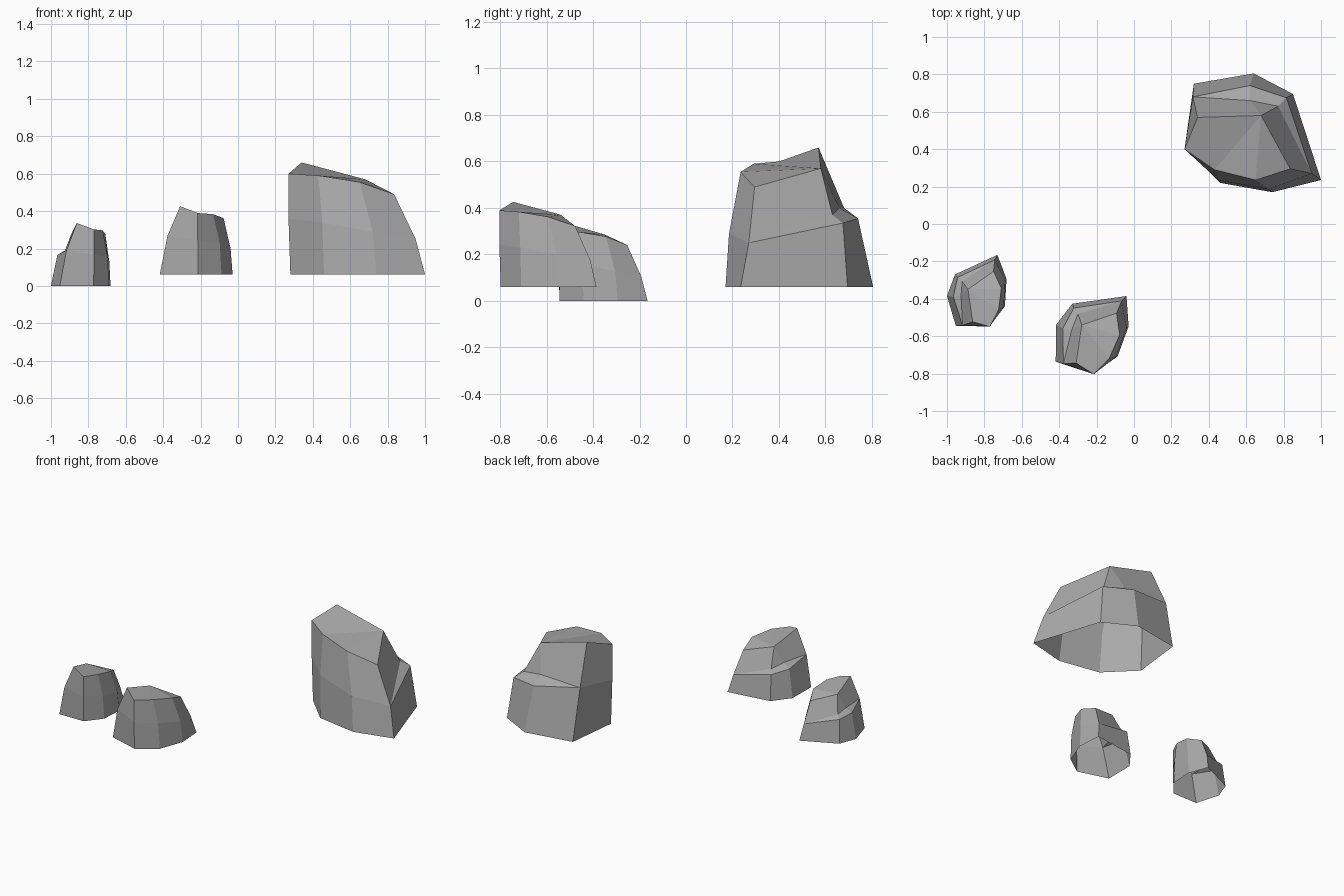
import bpy, bmesh, math

if "Cube" in bpy.data.objects:
    bpy.data.objects.remove(bpy.data.objects["Cube"])

stone = bpy.data.materials.new("stone grey")
stone.diffuse_color = (0.40, 0.40, 0.40, 1)
stone.use_nodes = True
stone.node_tree.nodes["Principled BSDF"].inputs["Base Color"].default_value = stone.diffuse_color

# Counter-clockwise rings of the rock, open underneath
CX, CY, Z0 = 0.64, 0.48, 0.06
base = [(.28, .40, .06), (.46, .22, .06), (.74, .17, .06), (1.0, .235, .06),
        (.85, .695, .06), (.64, .805, .06), (.32, .75, .06)]
middle = [(.27, .40, .36), (.45, .235, .34), (.72, .185, .29), (.95, .27, .25),
          (.815, .675, .335), (.62, .74, .355), (.315, .68, .40)]
ledge = [(.77, .63, .37), (.62, .66, .40)]
crown = [(.27, .40, .60), (.43, .29, .59), (.65, .235, .555), (.835, .295, .49),
         (.68, .58, .57), (.34, .57, .66)]


def rock_mesh():
    bm = bmesh.new()

    def ring(points):
        return [bm.verts.new((x - CX, y - CY, z - Z0)) for x, y, z in points]

    b, m, s, t = ring(base), ring(middle), ring(ledge), ring(crown)
    # Lower wall all round
    for i in range(7):
        j = (i + 1) % 7
        bm.faces.new((b[i], b[j], m[j], m[i]))
    # Upper wall on the front
    for i in range(3):
        bm.faces.new((m[i], m[i + 1], t[i + 1], t[i]))
    # Ledge, upper back wall, sides and sloping top
    for face in ((m[3], m[4], s[0]), (m[4], m[5], s[1], s[0]), (m[5], m[6], s[1]),
                 (m[3], s[0], t[4], t[3]), (s[0], s[1], t[4]),
                 (s[1], m[6], t[5], t[4]), (m[6], m[0], t[0], t[5]),
                 (t[0], t[1], t[4], t[5]), (t[1], t[2], t[4]), (t[2], t[3], t[4])):
        bm.faces.new(face)
    mesh = bpy.data.meshes.new("rock")
    bm.to_mesh(mesh)
    bm.free()
    mesh.materials.append(stone)
    return mesh


# One rock shape placed three times: location, turn, scale
rock = rock_mesh()
for name, location, turn, scale in (
        ("large_rock", (CX, CY, .06), 0, (1, 1, 1)),
        ("medium_rock", (-.224, -.574, .06), 80, (.605, .605, .61)),
        ("small_rock", (-.834, -.364, 0), 96.7, (.515, .515, .56))):
    ob = bpy.data.objects.new(name, rock)
    bpy.context.collection.objects.link(ob)
    ob.location = location
    ob.rotation_euler.z = math.radians(turn)
    ob.scale = scale
